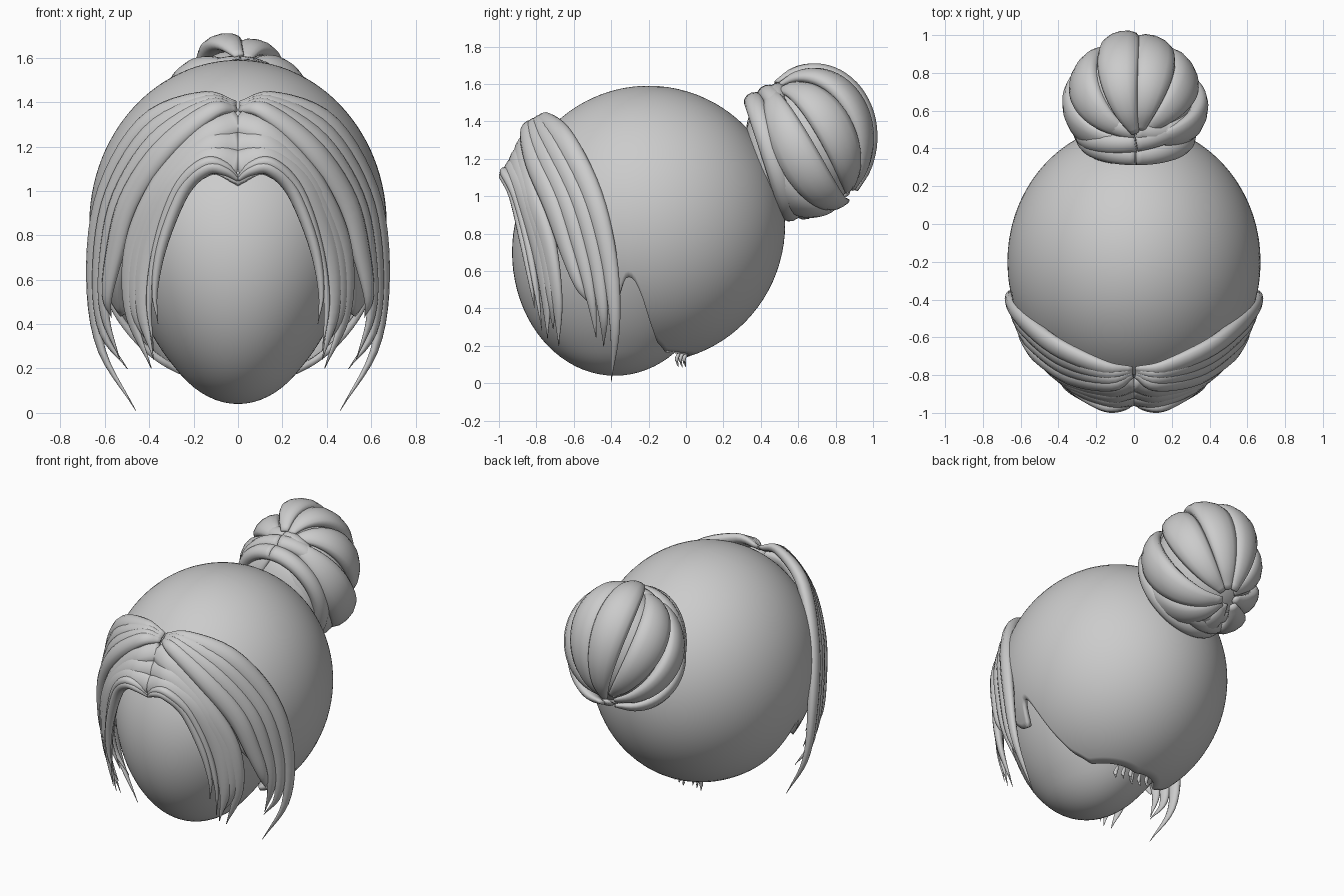
import bpy, bmesh
from math import sin, cos, pi, acos, radians
from mathutils import Vector

if "Cube" in bpy.data.objects:
    bpy.data.objects.remove(bpy.data.objects["Cube"])

HEAD = Vector((0, -0.2, 0.85))
RAD = Vector((0.67, 0.73, 0.74))


def finish(name, bm, mirror=False, shell=0):
    bmesh.ops.remove_doubles(bm, verts=bm.verts, dist=0.0002)
    bmesh.ops.recalc_face_normals(bm, faces=bm.faces)
    me = bpy.data.meshes.new(name)
    bm.to_mesh(me)
    bm.free()
    for p in me.polygons:
        p.use_smooth = True
    ob = bpy.data.objects.new(name, me)
    bpy.context.collection.objects.link(ob)
    if mirror:
        m = ob.modifiers.new("mirror", 'MIRROR')
        m.use_mirror_merge = False
    if shell:
        s = ob.modifiers.new("shell", 'SOLIDIFY')
        s.thickness, s.offset = shell, -1


def spline(pts, t):
    """Catmull-Rom point at t in 0..1"""
    pts = [Vector(p) for p in pts]
    n = len(pts) - 1
    i = min(int(t * n), n - 1)
    u = t * n - i
    b, c = pts[i], pts[i + 1]
    a = pts[i - 1] if i > 0 else b * 2 - c
    d = pts[i + 2] if i + 2 <= n else c * 2 - b
    return 0.5 * (2*b + (c - a)*u + (2*a - 5*b + 4*c - d)*u*u + (3*b - a - 3*c + d)*u**3)


def lock_taper(t):
    return 0.3 + 0.7 * sin(pi * t / 0.8) if t < 0.4 else max(0.03, 1 - ((t - 0.4) / 0.6) ** 1.8)


def wide_root(t):
    return 1 if t < 0.4 else lock_taper(t)


def both_taper(t):
    return 0.2 + 0.8 * sin(pi * t)


def strand(bm, pts, width, thick, centre, taper=lock_taper, steps=32, sides=12):
    """Flattened, tapered tube whose flat side faces away from centre"""
    centre = Vector(centre)
    ps = [spline(pts, i / steps) for i in range(steps + 1)]
    rings = []
    for i, p in enumerate(ps):
        tan = (ps[min(i + 1, steps)] - ps[max(i - 1, 0)]).normalized()
        side = tan.cross(p - centre).normalized()
        out = side.cross(tan)
        k = taper(i / steps)
        rings.append([bm.verts.new(p + side * (cos(2*pi*j/sides) * width * k)
                                   + out * (sin(2*pi*j/sides) * thick * k)) for j in range(sides)])
    for r, s in zip(rings, rings[1:]):
        for j in range(sides):
            bm.faces.new((r[j], r[(j+1) % sides], s[(j+1) % sides], s[j]))
    bm.faces.new(rings[0])
    bm.faces.new(rings[-1])


def fringe(name, upper, lower, count, width, thick, taper=lock_taper):
    """Locks spread between two guide paths, mirrored to both sides"""
    bm = bmesh.new()
    for i in range(count):
        f = i / max(count - 1, 1)
        path = [Vector(a).lerp(Vector(b), f) for a, b in zip(upper, lower)]
        path[-1].z += 0.07 * (i % 2)
        strand(bm, path, width, thick, HEAD, taper)
    finish(name, bm, mirror=True)


# Face: egg that narrows to the chin
bm = bmesh.new()
bmesh.ops.create_uvsphere(bm, u_segments=64, v_segments=40, radius=1)
for v in bm.verts:
    rx = 0.51 + 0.08 * max(-1, min(1, v.co.z * 1.3))
    v.co = Vector((v.co.x * rx, -0.38 + v.co.y * 0.55, 0.70 + v.co.z * 0.66))
finish("face", bm)

# Hair cap: ellipsoid trimmed along the hairline (angle from front, height)
HAIRLINE = [(0, 1.03), (10, 1.09), (22, 1.02), (42, 0.8), (58, 0.58), (68, 0.44), (75, 0.43),
            (78, 0.55), (82, 0.58), (86, 0.5), (90, 0.34), (96, 0.22), (108, 0.165), (180, 0.14)]


def hairline(a):
    for (a0, z0), (a1, z1) in zip(HAIRLINE, HAIRLINE[1:]):
        if a <= a1:
            u = (a - a0) / (a1 - a0)
            return z0 + (z1 - z0) * (u * u * (3 - 2 * u) if 68 < a < 83 else u)
    return HAIRLINE[-1][1]


def smooth_line(a):
    return sum(hairline(abs(a + d)) for d in (-2, -1, 0, 1, 2)) / 5 if 3 < a < 177 else hairline(a)


bm = bmesh.new()
cols, rows = 240, 40
grid = []
for c in range(cols):
    deg = c * 360 / cols
    end = acos((smooth_line(min(deg, 360 - deg)) - HEAD.z) / RAD.z)
    a = radians(deg)
    grid.append([bm.verts.new(HEAD + Vector((RAD.x * sin(a) * sin(end * r / rows),
                                             -RAD.y * cos(a) * sin(end * r / rows),
                                             RAD.z * cos(end * r / rows)))) for r in range(rows + 1)])
for c in range(cols):
    p, q = grid[c], grid[(c + 1) % cols]
    for r in range(rows):
        bm.faces.new((p[r], p[r+1], q[r+1], q[r]))
finish("hair_cap", bm, shell=0.03)

# Fringe: three tiers swept from a centre parting
fringe("outer_fringe",
       [(.01, -.77, 1.39), (.16, -.76, 1.41), (.41, -.65, 1.30), (.59, -.50, 1.0), (.65, -.41, .65), (.62, -.38, .3), (.46, -.40, .01)],
       [(.01, -.80, 1.37), (.12, -.85, 1.36), (.33, -.81, 1.19), (.49, -.71, .95), (.56, -.63, .7), (.59, -.57, .52), (.57, -.52, .36)],
       4, 0.062, 0.042)
fringe("middle_fringe",
       [(.0, -.83, 1.31), (.14, -.87, 1.25), (.33, -.83, 1.03), (.46, -.74, .75), (.48, -.69, .45), (.39, -.68, .2)],
       [(.0, -.92, 1.12), (.13, -.93, 1.14), (.29, -.87, 1.01), (.40, -.79, .74), (.43, -.75, .47), (.38, -.74, .24)],
       3, 0.07, 0.04, wide_root)
fringe("inner_fringe",
       [(.0, -.945, 1.06), (.06, -.96, 1.11), (.15, -.96, 1.12), (.27, -.90, 1.0), (.36, -.84, .75), (.40, -.80, .5), (.38, -.77, .28)],
       [(.0, -.945, 1.05), (.06, -.965, 1.09), (.14, -.965, 1.10), (.245, -.915, 1.0), (.34, -.865, .76), (.375, -.83, .55), (.36, -.81, .33)],
       2, 0.03, 0.035)

# Bun: core, plus a root that sinks into the cap
BUN = Vector((0, 0.66, 1.28))
bm = bmesh.new()
for c, r in ((BUN, Vector((0.31, 0.29, 0.355))), (Vector((0, 0.45, 1.2)), Vector((0.27, 0.15, 0.3)))):
    ball = bmesh.ops.create_uvsphere(bm, u_segments=40, v_segments=24, radius=1)
    for v in ball["verts"]:
        v.co = c + v.co * r
finish("bun_core", bm)

# Bun locks running between two poles
AXIS = Vector((-0.08, 0.66, -0.74)).normalized()
SIDE = Vector((0, 0.74, 0.66)).cross(AXIS).normalized()
UP = SIDE.cross(AXIS)


def bun_point(lon, lat, scale):
    d = -AXIS * cos(lat) + (SIDE * sin(lon) + UP * cos(lon)) * sin(lat)
    return BUN + Vector((d.x * 0.355, d.y * 0.335, d.z * 0.41)) * scale


bm = bmesh.new()
n = 9
for i in range(n):
    lon = 2 * pi * (i + 0.15 * (i % 3 == 1)) / n
    k = (0.87, 0.96, 0.91)[i % 3]
    strand(bm, [bun_point(lon + 0.35 * (t / 8 - 0.5), pi * (0.05 + 0.9 * t / 8), k) for t in range(9)],
           0.115, 0.06, BUN, both_taper)
finish("bun_locks", bm)

# Wraps around the root of the bun
bm = bmesh.new()
across = Vector((0, -0.31, 0.95))
normal = Vector((0, 0.95, 0.31))
for off, rad, tilt in ((-0.03, 0.31, 0.0), (0.05, 0.325, 0.05), (0.11, 0.32, -0.06)):
    c = Vector((0.01, 0.49, 1.22)) + normal * off
    ring = [c + Vector((rad * 0.88 * sin(a), 0, 0)) + across * (rad * 1.02 * cos(a)) + normal * (tilt * sin(a))
            for a in [2 * pi * t / 24 for t in range(25)]]
    strand(bm, ring, 0.055, 0.045, c, lambda t: 1, steps=64)
finish("bun_wraps", bm)

# Wispy ends at the nape
bm = bmesh.new()
for i in range(6):
    x = -0.1 + 0.04 * i
    y = -0.02 - 0.02 * (i % 3)
    strand(bm, [(x, y + .03, .17), (x * 1.05, y + .01, .13), (x * 1.1, y + .02, .085)],
           0.014, 0.01, HEAD, steps=8, sides=8)
finish("nape_wisps", bm)
